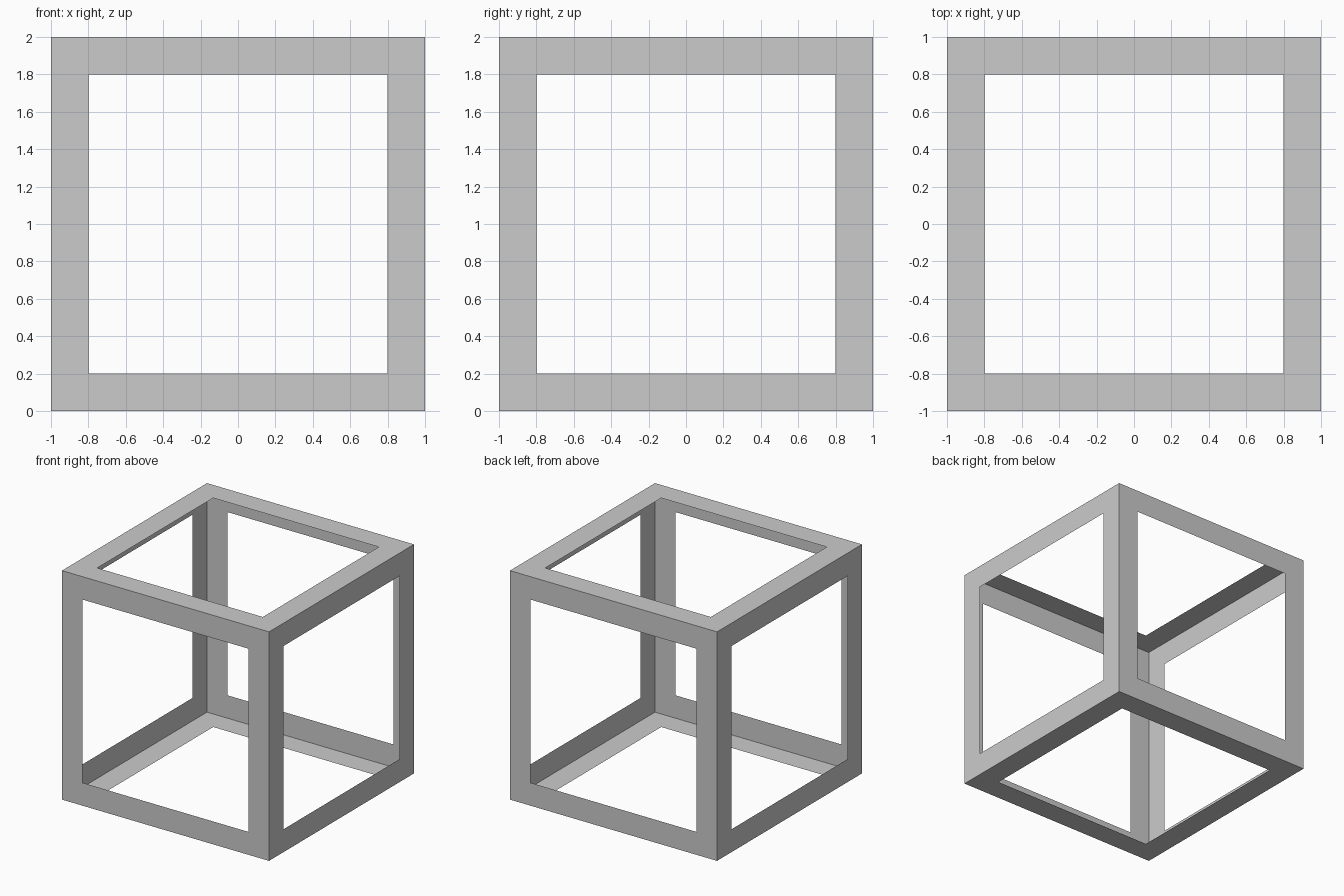
import bpy, bmesh
from mathutils import Matrix

if "Cube" in bpy.data.objects:
    bpy.data.objects.remove(bpy.data.objects["Cube"])

# Hollow cube shell: every side is a thin sheet with a square window
bm = bmesh.new()
bmesh.ops.create_cube(bm, size=2.0, matrix=Matrix.Translation((0, 0, 1)))

# Inset each side to leave a 0.2 wide border, then open the windows
sides = bm.faces[:]
bmesh.ops.inset_individual(bm, faces=sides, thickness=0.2, use_even_offset=True)
windows = [f for f in bm.faces
           if max(abs(c) for c in (f.calc_center_median().x,
                                   f.calc_center_median().y,
                                   f.calc_center_median().z - 1)) > 0.99
           and abs(f.calc_area() - 1.6 ** 2) < 0.01]
bmesh.ops.delete(bm, geom=windows, context='FACES')

mesh = bpy.data.meshes.new("cube_frame")
bm.to_mesh(mesh)
bm.free()
frame = bpy.data.objects.new("cube_frame", mesh)
bpy.context.collection.objects.link(frame)
